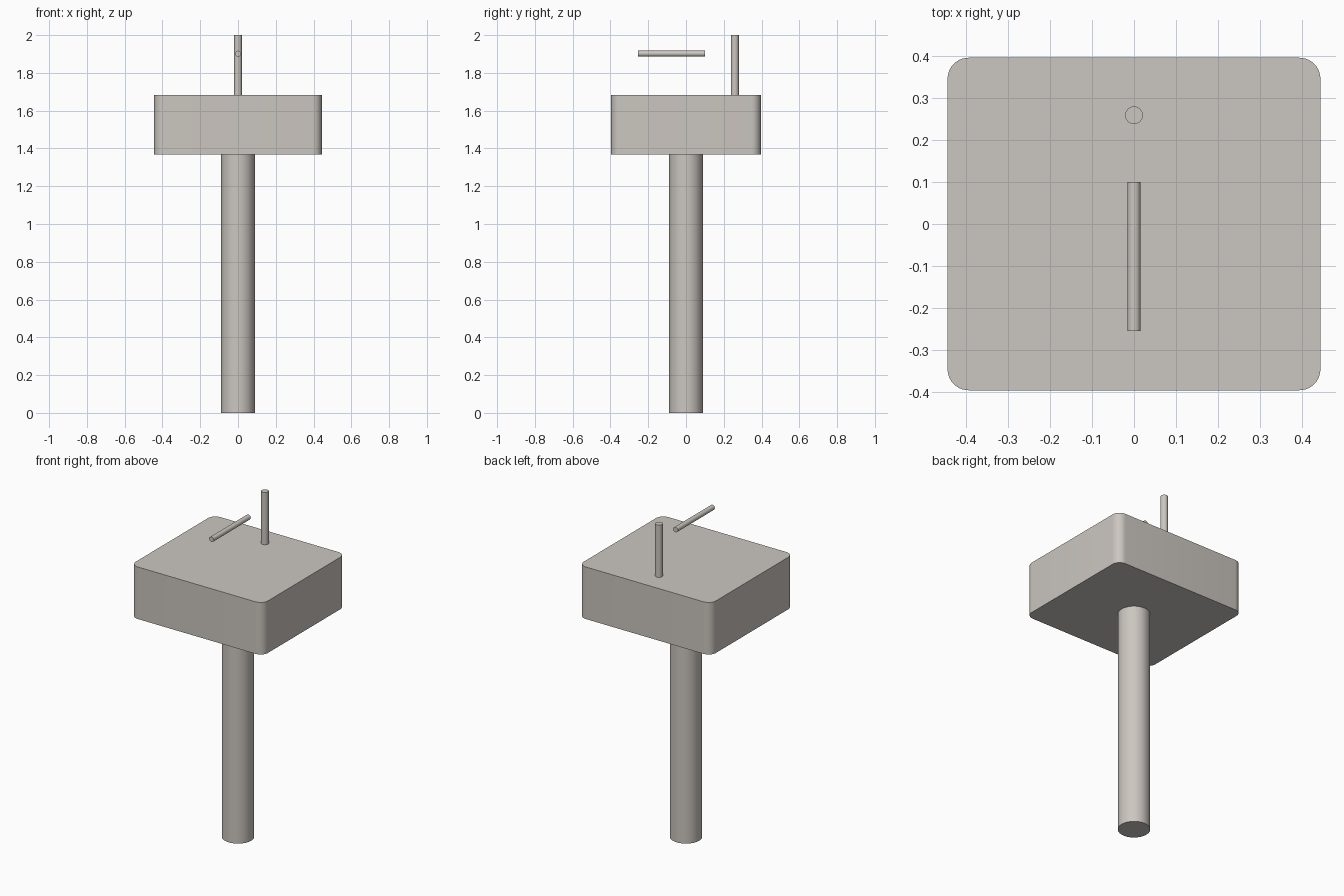
import bpy
import bmesh
import math

if "Cube" in bpy.data.objects:
    bpy.data.objects.remove(bpy.data.objects["Cube"])

# One ceramic colour for every part
ceramic = bpy.data.materials.new("warm_grey_ceramic")
ceramic.diffuse_color = (0.60, 0.565, 0.525, 1.0)
ceramic.use_nodes = True
ceramic.node_tree.nodes["Principled BSDF"].inputs["Base Color"].default_value = ceramic.diffuse_color


def finish(obj, name):
    obj.name = name
    obj.data.materials.append(ceramic)
    bpy.ops.object.select_all(action='DESELECT')
    obj.select_set(True)
    bpy.context.view_layer.objects.active = obj
    bpy.ops.object.shade_smooth_by_angle(angle=math.radians(30))


def rod(name, radius, length, centre, rotation=(0, 0, 0), sides=48):
    bpy.ops.mesh.primitive_cylinder_add(vertices=sides, radius=radius, depth=length,
                                        location=centre, rotation=rotation)
    finish(bpy.context.object, name)


def rounded_slab(name, half_x, half_y, z0, z1, radius, steps=10):
    # Rounded rectangle outline, extruded upwards
    bm = bmesh.new()
    outline = []
    for q, (sx, sy) in enumerate([(1, 1), (-1, 1), (-1, -1), (1, -1)]):
        for i in range(steps + 1):
            a = math.pi / 2 * (q + i / steps)
            outline.append(bm.verts.new((sx * (half_x - radius) + radius * math.cos(a),
                                         sy * (half_y - radius) + radius * math.sin(a), z0)))
    base = bm.faces.new(outline)
    top = bmesh.ops.extrude_face_region(bm, geom=[base], use_keep_orig=True)
    moved = [g for g in top["geom"] if isinstance(g, bmesh.types.BMVert)]
    bmesh.ops.translate(bm, verts=moved, vec=(0, 0, z1 - z0))
    bmesh.ops.recalc_face_normals(bm, faces=bm.faces)
    mesh = bpy.data.meshes.new(name)
    bm.to_mesh(mesh)
    bm.free()
    obj = bpy.data.objects.new(name, mesh)
    bpy.context.collection.objects.link(obj)
    finish(obj, name)


# Pedestal column and basin block
rod("pedestal", 0.089, 1.367, (0, 0, 0.6835), sides=64)
rounded_slab("basin", 0.444, 0.396, 1.367, 1.683, 0.05)

# Upright tap and the level spout in front of it
rod("tap_post", 0.021, 0.317, (0, 0.259, 1.8415))
rod("tap_spout", 0.0155, 0.355, (0, -0.077, 1.902), (math.pi / 2, 0, 0))
